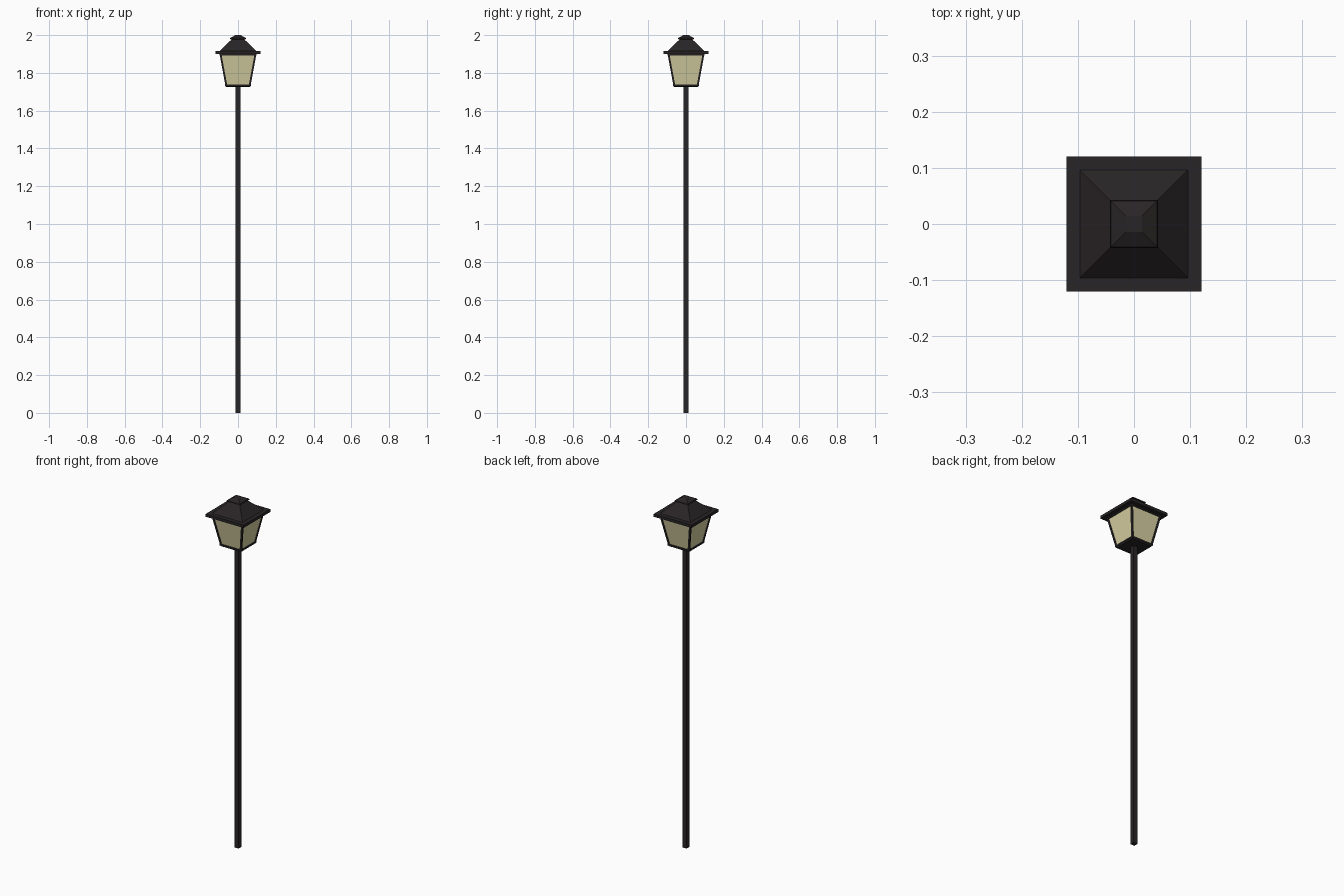
import bpy

if "Cube" in bpy.data.objects:
    bpy.data.objects.remove(bpy.data.objects["Cube"])

def material(name, color):
    m = bpy.data.materials.new(name)
    m.diffuse_color = color
    m.use_nodes = True
    m.node_tree.nodes["Principled BSDF"].inputs["Base Color"].default_value = m.diffuse_color
    return m

metal = material("dark_metal", (0.022, 0.018, 0.019, 1))
glass = material("warm_glass", (0.68, 0.63, 0.36, 1))

def loft(name, rings, mat):
    """Closed four-sided solid through square rings (cx, cy, z, half width)."""
    verts, faces = [], []
    for cx, cy, z, h in rings:
        verts += [(cx + sx * h, cy + sy * h, z)
                  for sx, sy in ((-1, -1), (1, -1), (1, 1), (-1, 1))]
    for r in range(len(rings) - 1):
        for i in range(4):
            a, b = r * 4 + i, r * 4 + (i + 1) % 4
            faces.append((a, b, b + 4, a + 4))
    n = len(verts)
    faces += [(3, 2, 1, 0), (n - 4, n - 3, n - 2, n - 1)]
    mesh = bpy.data.meshes.new(name)
    mesh.from_pydata(verts, [], faces)
    mesh.materials.append(mat)
    ob = bpy.data.objects.new(name, mesh)
    bpy.context.collection.objects.link(ob)
    return ob

def stack(name, profile, mat):
    return loft(name, [(0, 0, z, h) for z, h in profile], mat)

# Square pole
stack("pole", [(0, 0.0125), (1.73, 0.0125)], metal)

# Lantern floor with a chamfered underside
stack("lantern_floor", [(1.725, 0.062), (1.731, 0.068), (1.739, 0.068)], metal)

# Tapered glass body
stack("glass_panes", [(1.737, 0.063), (1.902, 0.094)], glass)

# Slanted corner posts
b = 0.005
for i, (sx, sy) in enumerate(((-1, -1), (1, -1), (1, 1), (-1, 1))):
    p0, p1 = 0.067 - b, 0.098 - b
    loft(f"corner_post_{i + 1}",
         [(sx * p0, sy * p0, 1.735, b), (sx * p1, sy * p1, 1.902, b)], metal)

# Rim under the roof, eave slab, hipped roof and cap
stack("top_rim", [(1.893, 0.097), (1.902, 0.098)], metal)
stack("eave", [(1.900, 0.12), (1.916, 0.12)], metal)
stack("roof", [(1.914, 0.098), (1.979, 0.032)], metal)
stack("roof_cap", [(1.976, 0.036), (1.979, 0.043), (1.985, 0.041), (2.0, 0.014)], metal)
